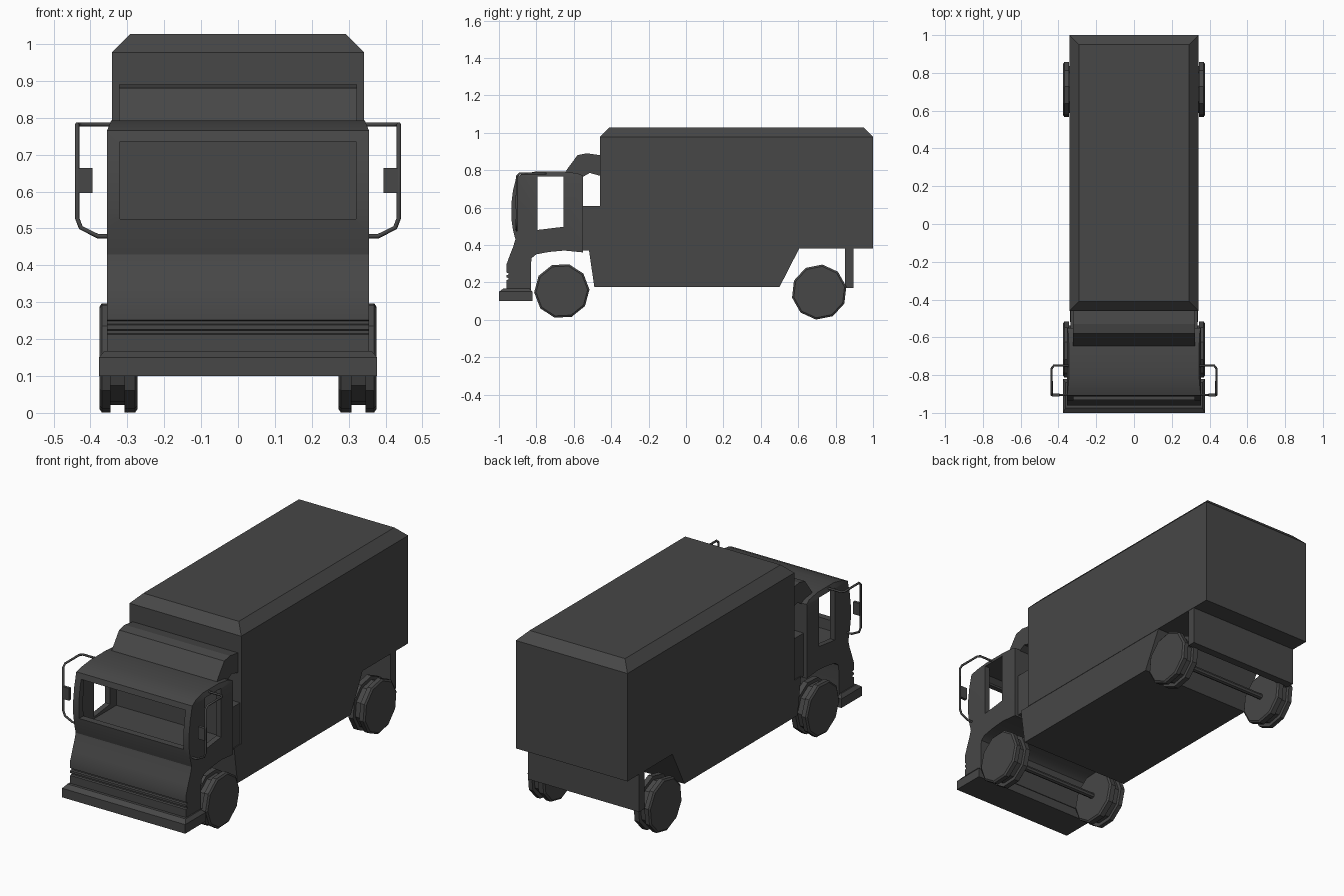
import bpy, bmesh, math
from mathutils import Vector

if "Cube" in bpy.data.objects:
    bpy.data.objects.remove(bpy.data.objects["Cube"])

paint = bpy.data.materials.new("dark_grey")
paint.diffuse_color = (0.063, 0.063, 0.063, 1)
paint.use_nodes = True
paint.node_tree.nodes["Principled BSDF"].inputs["Base Color"].default_value = paint.diffuse_color


def finish(name, bm):
    bmesh.ops.recalc_face_normals(bm, faces=bm.faces)
    me = bpy.data.meshes.new(name)
    bm.to_mesh(me)
    bm.free()
    me.materials.append(paint)
    ob = bpy.data.objects.new(name, me)
    bpy.context.collection.objects.link(ob)
    return ob


def rings(name, loops, closed=False):
    """Skin a list of equal-length vertex loops and cap both ends."""
    bm = bmesh.new()
    vs = [[bm.verts.new(p) for p in loop] for loop in loops]
    n = len(vs[0])
    for a, b in zip(vs, vs[1:]):
        for i in range(n):
            j = (i + 1) % n
            bm.faces.new((a[i], a[j], b[j], b[i]))
    bm.faces.new(vs[0])
    bm.faces.new(vs[-1])
    return finish(name, bm)


def side_profile(name, pts, half):
    """Extrude a (y, z) outline across the width."""
    return rings(name, [[(x, y, z) for y, z in pts] for x in (-half, half)])


def rect(hx, y0, y1, z):
    return [(-hx, y0, z), (hx, y0, z), (hx, y1, z), (-hx, y1, z)]


def box(name, x0, x1, y0, y1, z0, z1):
    return rings(name, [[(x0, y0, z), (x1, y0, z), (x1, y1, z), (x0, y1, z)] for z in (z0, z1)])


def smooth(ob, angle=30):
    bpy.ops.object.select_all(action='DESELECT')
    ob.select_set(True)
    bpy.context.view_layer.objects.active = ob
    bpy.ops.object.shade_smooth_by_angle(angle=math.radians(angle))


# cargo box with chamfered roof, skirt below it, rear flap
rings("cargo_box", [rect(0.342, -0.46, 1.0, 0.38), rect(0.342, -0.46, 1.0, 0.977),
                    rect(0.292, -0.41, 0.95, 1.027)])
side_profile("under_skirt", [(-0.52, 0.38), (-0.49, 0.175), (0.50, 0.175), (0.605, 0.38)], 0.34)
box("rear_flap", -0.34, 0.34, 0.85, 0.895, 0.17, 0.38)

# block and wind deflector joining cab and box
box("cab_link", -0.335, 0.335, -0.56, -0.46, 0.37, 0.607)
side_profile("wind_deflector", [(-0.65, 0.785), (-0.58, 0.88), (-0.53, 0.89), (-0.46, 0.88),
                                (-0.46, 0.77), (-0.515, 0.785), (-0.55, 0.765)], 0.322)

# cab shell from its side outline, with grille grooves
cab = side_profile("cab", [
    (-0.83, 0.16), (-0.96, 0.16),
    (-0.96, 0.212), (-0.95, 0.215), (-0.95, 0.223), (-0.96, 0.226),
    (-0.96, 0.238), (-0.95, 0.241), (-0.95, 0.249), (-0.96, 0.252),
    (-0.96, 0.295), (-0.942, 0.345), (-0.924, 0.39), (-0.912, 0.43), (-0.925, 0.48),
    (-0.934, 0.54), (-0.934, 0.62), (-0.925, 0.69), (-0.907, 0.765),
    (-0.87, 0.78), (-0.80, 0.793), (-0.66, 0.793), (-0.58, 0.783), (-0.55, 0.77),
    (-0.55, 0.36), (-0.65, 0.37), (-0.73, 0.363), (-0.80, 0.35), (-0.825, 0.33), (-0.83, 0.29)], 0.355)

# lean the roof edges inward
bm = bmesh.new()
bm.from_mesh(cab.data)
bmesh.ops.bisect_plane(bm, geom=bm.verts[:] + bm.edges[:] + bm.faces[:],
                       plane_co=(0, 0, 0.765), plane_no=(0, 0, 1))
for v in bm.verts:
    if v.co.z > 0.765:
        v.co.x -= math.copysign((v.co.z - 0.765) * 0.4, v.co.x)
bm.to_mesh(cab.data)
bm.free()

# hollow interior, side windows and windscreen opening
cutters = [
    side_profile("interior_cutter", [(-0.89, 0.47), (-0.90, 0.60), (-0.885, 0.745), (-0.86, 0.768),
                                     (-0.60, 0.768), (-0.60, 0.47)], 0.325),
    side_profile("side_window_cutter", [(-0.795, 0.48), (-0.795, 0.767), (-0.655, 0.767),
                                        (-0.655, 0.497)], 0.5),
    box("windscreen_cutter", -0.32, 0.32, -1.1, -0.80, 0.525, 0.735),
]
bpy.context.view_layer.objects.active = cab
for c in cutters:
    mod = cab.modifiers.new("cut", 'BOOLEAN')
    mod.operation = 'DIFFERENCE'
    mod.solver = 'EXACT'
    mod.object = c
    bpy.ops.object.modifier_apply(modifier=mod.name)
for c in cutters:
    bpy.data.objects.remove(c)
smooth(cab)

# front bumper
rings("bumper", [rect(0.377, -1.0, -0.82, 0.10), rect(0.377, -1.0, -0.82, 0.15),
                 rect(0.362, -0.975, -0.84, 0.168)])


def lathe_x(name, section, y, z, n=10, turn=0.0):
    """Revolve (x, radius) steps about an axle line."""
    return rings(name, [[(x, y + r * math.cos(turn + math.tau * i / n),
                          z + r * math.sin(turn + math.tau * i / n)) for i in range(n)]
                        for x, r in section])


# wheels with a grooved tread, and axles
tread = [(0.272, 0.138), (0.279, 0.148), (0.308, 0.148), (0.308, 0.128),
         (0.345, 0.128), (0.345, 0.148), (0.369, 0.148), (0.376, 0.138)]
for place, y, z, turn in (("front", -0.664, 0.154, 0.05), ("rear", 0.712, 0.148, 0.2)):
    for side, s in (("left", -1), ("right", 1)):
        lathe_x(f"{place}_{side}_wheel", [(s * x, r) for x, r in tread], y, z, 10, turn)
    lathe_x(f"{place}_axle", [(-0.28, 0.016), (0.28, 0.016)], y, z, 8)

# mirror arms and mirrors
arm = [(0.335, -0.75, 0.782), (0.425, -0.75, 0.782), (0.436, -0.765, 0.782), (0.436, -0.89, 0.782),
       (0.436, -0.905, 0.768), (0.436, -0.905, 0.528), (0.426, -0.905, 0.502),
       (0.38, -0.905, 0.479), (0.335, -0.905, 0.479)]
for side, s in (("left", -1), ("right", 1)):
    cu = bpy.data.curves.new(f"{side}_mirror_arm", 'CURVE')
    cu.dimensions = '3D'
    cu.bevel_depth = 0.006
    cu.bevel_resolution = 1
    cu.use_fill_caps = True
    sp = cu.splines.new('POLY')
    sp.points.add(len(arm) - 1)
    for p, (x, y, z) in zip(sp.points, arm):
        p.co = (s * x, y, z, 1)
    cu.materials.append(paint)
    bpy.context.collection.objects.link(bpy.data.objects.new(f"{side}_mirror_arm", cu))
    xa, xb = sorted((s * 0.395, s * 0.434))
    box(f"{side}_mirror", xa, xb, -0.913, -0.897, 0.596, 0.664)
